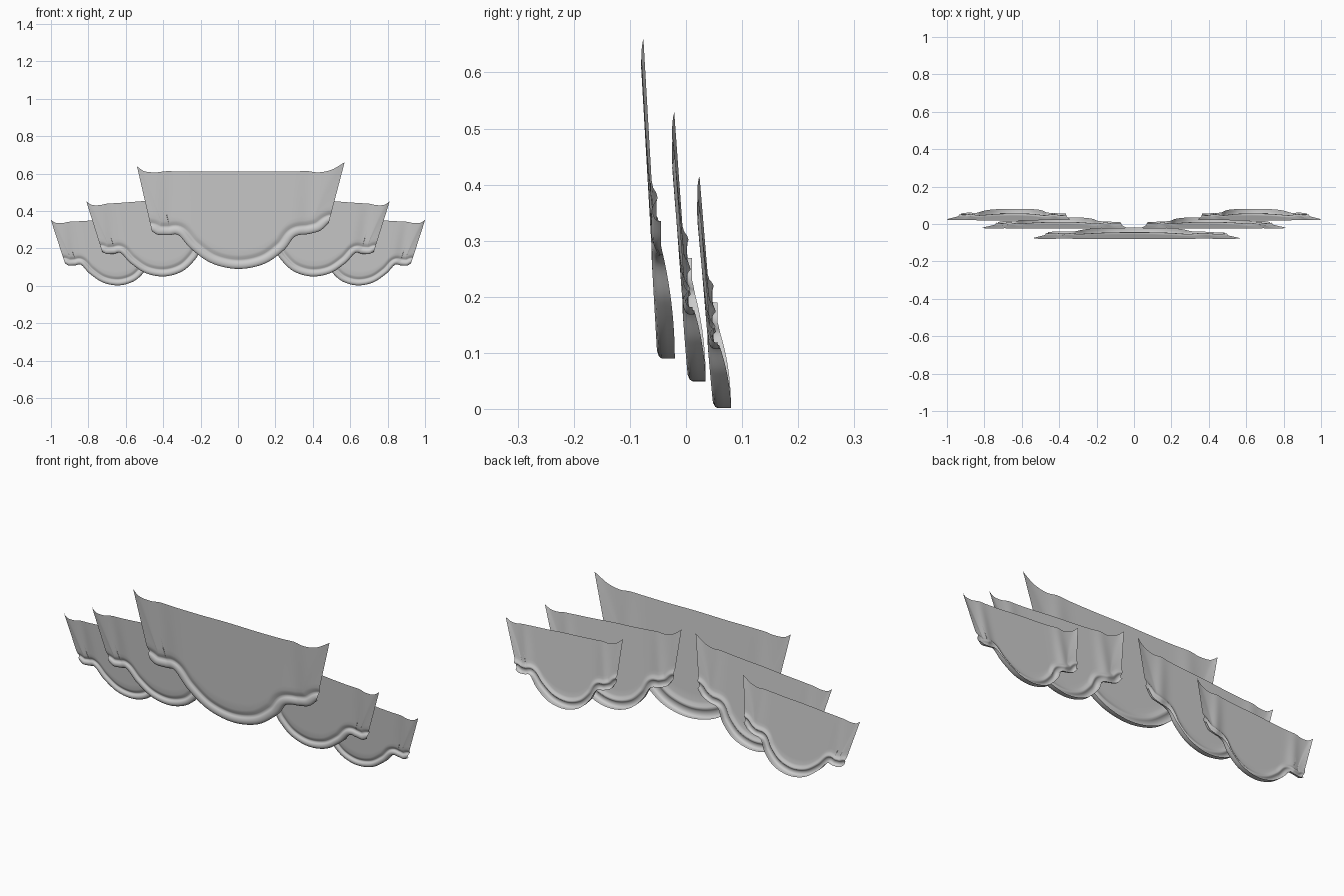
import bpy
import math
from mathutils import Vector

if "Cube" in bpy.data.objects:
    bpy.data.objects.remove(bpy.data.objects["Cube"], do_unlink=True)

grey = bpy.data.materials.new("plain grey")
grey.use_nodes = True
grey.diffuse_color = (0.6, 0.6, 0.6, 1)
grey.node_tree.nodes["Principled BSDF"].inputs["Base Color"].default_value = (0.6, 0.6, 0.6, 1)

# Paired stations across a panel: bottom x, bottom z, top x, top z
STATIONS = [Vector(s) for s in (
    (-.46, .29, -.54, .638), (-.425, .272, -.5, .612), (-.37, .27, -.44, .606),
    (-.318, .27, -.385, .612), (-.25, .196, -.31, .611), (-.14, .12, -.165, .61),
    (0, .09, 0, .612), (.14, .117, .165, .61), (.245, .19, .3, .611),
    (.305, .263, .37, .613), (.38, .277, .43, .606), (.44, .295, .5, .62),
    (.485, .335, .57, .66))]
# Moulded rim: distance above the hem, push towards the back
RIM = ((.075, 0), (.062, .002), (.052, .007), (.043, .009), (.036, .004),
       (.027, -.001), (.014, -.001), (.004, .002), (0, .007))
STEPS = 10
ROWS = 12
LOW = .09


def spline(points, steps):
    """Smooth curve through all points."""
    ends = [2 * points[0] - points[1]] + points + [2 * points[-1] - points[-2]]
    out = []
    for a, b, c, d in zip(ends, ends[1:], ends[2:], ends[3:]):
        for k in range(steps):
            t = k / steps
            out.append(.5 * (2 * b + (c - a) * t + (2 * a - 5 * b + 4 * c - d) * t * t
                             + (3 * b - a - 3 * c + d) * t ** 3))
    return out + [points[-1]]


def sheet_depth(x, z, v, edge):
    """Backward lean, a soft fold beside each notch and curled corners."""
    lean = -.05 - .03 * (z - LOW) / .52
    fold = .007 * math.exp(-((abs(x) - .37) / .05) ** 2) * (.35 + .65 * v)
    return lean + fold + .007 * edge


def panel_columns():
    """Columns of points from the top edge, over the rim, to the back of the lip."""
    curve = spline(STATIONS, STEPS)
    last = len(curve) - 1
    columns = []
    for i, s in enumerate(curve):
        hem, top = Vector((s[0], s[1])), Vector((s[2], s[3]))
        before, after = curve[max(i - 1, 0)], curve[min(i + 1, last)]
        along = Vector((after[0] - before[0], after[1] - before[1])).normalized()
        edge = abs(2 * i / last - 1) ** 12
        up = Vector((-along.y, along.x)).lerp((top - hem).normalized(), edge).normalized()
        start = hem + up * RIM[0][0]
        column = []
        for j in range(ROWS):
            v = j / ROWS
            p = top.lerp(start, v)
            column.append((p.x, sheet_depth(p.x, p.y, v, edge), p.y))
        for rise, push in RIM:
            p = hem + up * rise
            column.append((p.x, sheet_depth(p.x, p.y, 1, edge) + push, p.y))
        # Lip folded back under the hem, deepest at the lowest point
        t = (hem.y - LOW) / .19
        back = max(-.02 - .022 * min(t * t, 1.1), column[-1][1] + .004)
        for f in (.5, 1):
            column.append((hem.x, column[-1][1] + (back - column[-1][1]) * f, hem.y))
        columns.append(column)
    return columns


COLUMNS = panel_columns()


def make_panel(name, origin, across, down, side=1):
    """Place a scaled and slanted panel; side -1 mirrors it."""
    ox, oy, oz = origin
    rows = len(COLUMNS[0])
    verts = []
    for column in COLUMNS:
        for x, y, z in column:
            h = z - LOW
            verts.append((side * (ox + across[0] * x + down[0] * h), y + oy,
                          oz + across[1] * x + down[1] * h))
    faces = []
    for i in range(len(COLUMNS) - 1):
        for j in range(rows - 1):
            a, b = i * rows + j, (i + 1) * rows + j
            face = (a, a + 1, b + 1, b)
            faces.append(face if side > 0 else face[::-1])
    mesh = bpy.data.meshes.new(name)
    mesh.from_pydata(verts, [], faces)
    mesh.materials.append(grey)
    mesh.polygons.foreach_set("use_smooth", [True] * len(mesh.polygons))
    mesh.update()
    obj = bpy.data.objects.new(name, mesh)
    bpy.context.collection.objects.link(obj)


# Front panel, then two stepped pairs behind it
make_panel("front_panel", (0, 0, LOW), (1, 0), (0, 1))
for label, side in (("right", 1), ("left", -1)):
    make_panel(label + "_middle_panel", (-.39, .055, .05), (.696, .055), (-.082, .785), side)
    make_panel(label + "_rear_panel", (-.634, .1, .002), (.597, .043), (-.081, .682), side)
